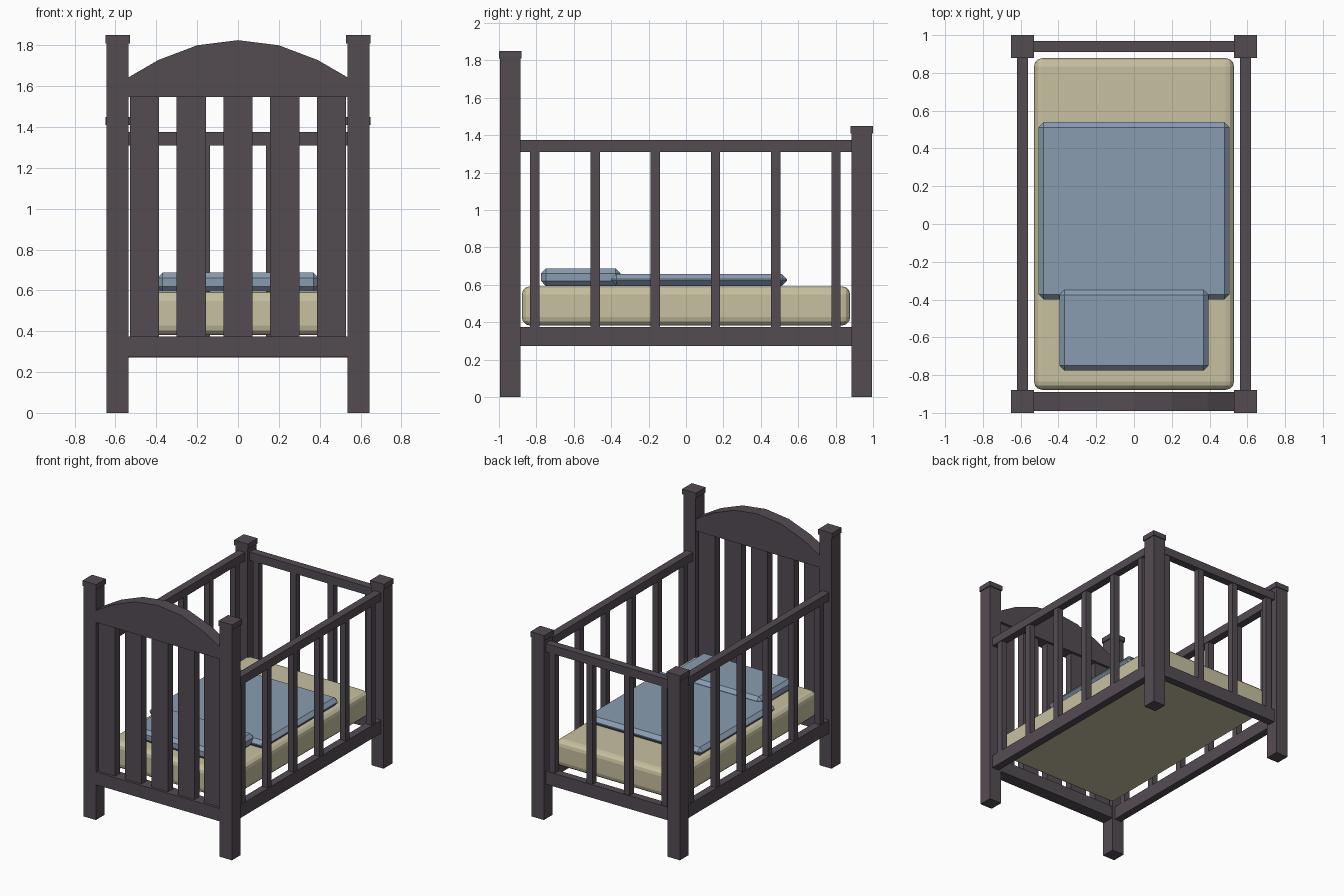
import bpy, bmesh

if "Cube" in bpy.data.objects:
    bpy.data.objects.remove(bpy.data.objects["Cube"])


def material(name, rgb):
    m = bpy.data.materials.new(name)
    m.diffuse_color = (*rgb, 1)
    m.use_nodes = True
    m.node_tree.nodes["Principled BSDF"].inputs["Base Color"].default_value = m.diffuse_color
    return m


WOOD = material("dark wood", (0.088, 0.072, 0.086))
CREAM = material("cream fabric", (0.57, 0.53, 0.35))
BLUE = material("blue fabric", (0.25, 0.335, 0.44))


def finish(name, bm, mat):
    bmesh.ops.recalc_face_normals(bm, faces=bm.faces)
    me = bpy.data.meshes.new(name)
    bm.to_mesh(me)
    bm.free()
    me.materials.append(mat)
    ob = bpy.data.objects.new(name, me)
    bpy.context.collection.objects.link(ob)
    return ob


def box(name, x, y, z, mat=WOOD, bevel=0, segments=1):
    """Box from (min, max) ranges, optionally with bevelled edges."""
    bm = bmesh.new()
    bmesh.ops.create_cube(bm, size=1)
    for v in bm.verts:
        v.co = [(r[0] + r[1]) / 2 + c * (r[1] - r[0]) for r, c in zip((x, y, z), v.co)]
    ob = finish(name, bm, mat)
    if bevel:
        mod = ob.modifiers.new("bevel", 'BEVEL')
        mod.width, mod.segments = bevel, segments
    return ob


def around(c, half):
    return (c - half, c + half)


# Corner posts with caps: tall at the head, short at the foot
for end, py, top in (("head", -0.94, 1.81), ("foot", 0.94, 1.41)):
    for side, px in (("left", -0.59), ("right", 0.59)):
        box(f"{end}_post_{side}", around(px, 0.053), around(py, 0.054), (0, top))
        box(f"{end}_cap_{side}", around(px, 0.06), around(py, 0.06), (top, top + 0.04))

# Side rails and slats
for side, px in (("left", -0.59), ("right", 0.59)):
    for part, z in (("top", (1.31, 1.375)), ("bottom", (0.272, 0.375))):
        box(f"{side}_{part}_rail", around(px, 0.03), (-0.886, 0.886), z)
    for i in range(6):
        box(f"{side}_slat", around(px, 0.025), around(-0.808 + 0.322 * i, 0.025), (0.375, 1.31))

# Foot rails and slats
for part, z in (("top", (1.31, 1.375)), ("bottom", (0.272, 0.375))):
    box(f"foot_{part}_rail", (-0.537, 0.537), around(0.94, 0.03), z)
for i in range(4):
    box("foot_slat", around(0.325 * (i - 1.5), 0.025), around(0.94, 0.025), (0.375, 1.31))

# Headboard rails and wide slats
box("head_bottom_rail", (-0.537, 0.537), around(-0.94, 0.05), (0.275, 0.375))
box("head_top_rail", (-0.537, 0.537), around(-0.94, 0.05), (1.548, 1.61))
for i in range(5):
    box("head_slat", around(0.229 * (i - 2), 0.072), around(-0.94, 0.03), (0.375, 1.548))

# Arched headboard crest, extruded from a mirrored profile
half = [(0.537, 1.61), (0.537, 1.643), (0.39, 1.728), (0.2, 1.80)]
profile = half + [(0, 1.825)] + [(-x, z) for x, z in reversed(half)]
bm = bmesh.new()
face = bm.faces.new([bm.verts.new((x, -0.99, z)) for x, z in profile])
ext = bmesh.ops.extrude_face_region(bm, geom=[face])
bmesh.ops.translate(bm, vec=(0, 0.1, 0),
                    verts=[g for g in ext["geom"] if isinstance(g, bmesh.types.BMVert)])
finish("headboard_crest", bm, WOOD)

# Bedding
box("mattress", (-0.53, 0.53), (-0.878, 0.878), (0.382, 0.592), CREAM, 0.045, 3)
box("blanket", (-0.506, 0.506), (-0.4, 0.54), (0.594, 0.658), BLUE, 0.028)
box("pillow", (-0.395, 0.395), (-0.775, -0.35), (0.594, 0.687), BLUE, 0.026)
